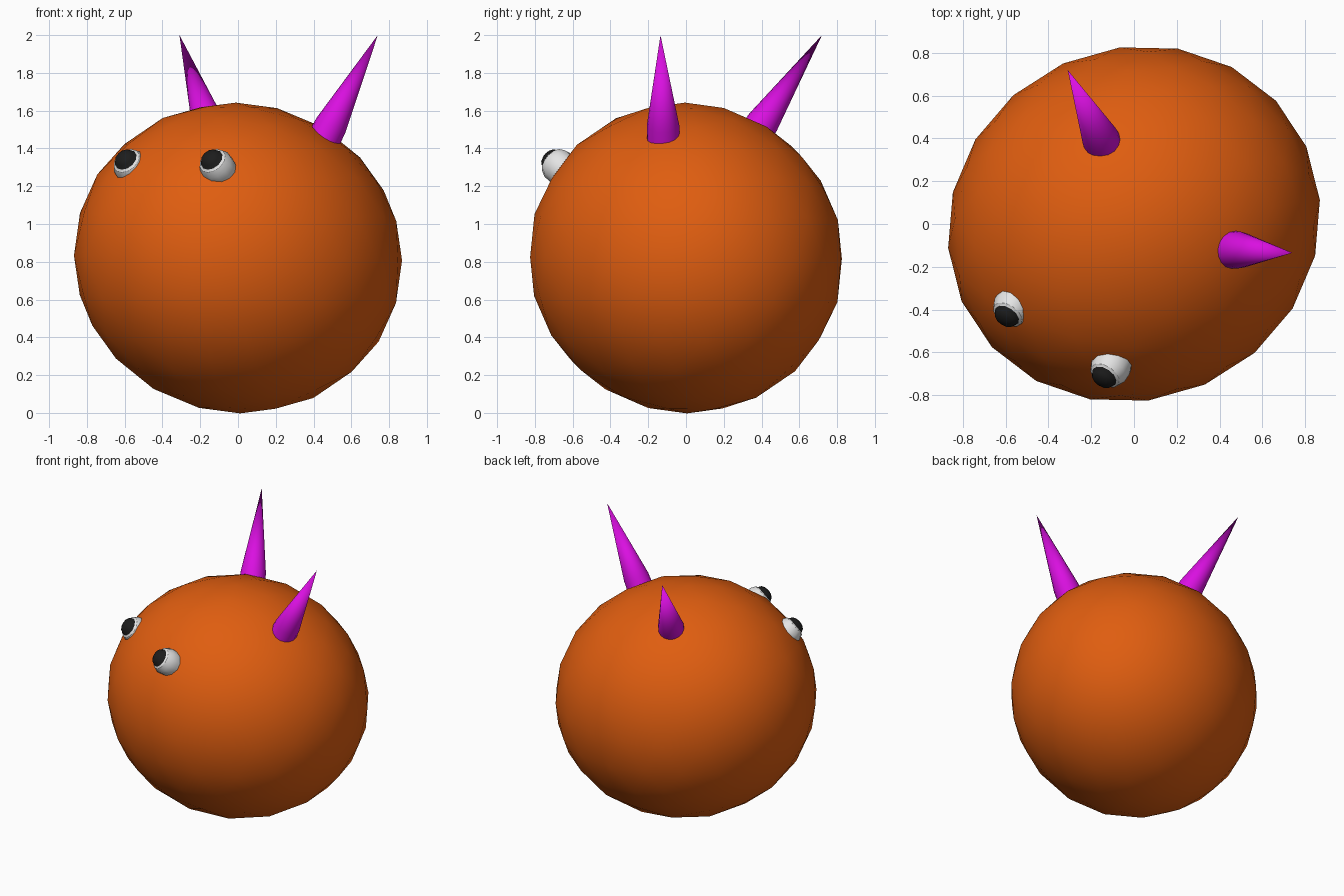
import bpy, bmesh, math
from mathutils import Vector, Matrix

if "Cube" in bpy.data.objects:
    bpy.data.objects.remove(bpy.data.objects["Cube"])


def material(name, rgb):
    m = bpy.data.materials.new(name)
    m.diffuse_color = (*rgb, 1)
    m.use_nodes = True
    m.node_tree.nodes["Principled BSDF"].inputs["Base Color"].default_value = m.diffuse_color
    return m


ORANGE = material("orange skin", (0.74, 0.11, 0.005))
PURPLE = material("purple horn", (0.70, 0.005, 0.75))
WHITE = material("eye white", (0.78, 0.78, 0.78))
BLACK = material("pupil black", (0.012, 0.012, 0.012))


def make_object(name, bm, mats, sharp):
    bmesh.ops.recalc_face_normals(bm, faces=bm.faces[:])
    mesh = bpy.data.meshes.new(name)
    bm.to_mesh(mesh)
    bm.free()
    for m in mats:
        mesh.materials.append(m)
    ob = bpy.data.objects.new(name, mesh)
    bpy.context.collection.objects.link(ob)
    bpy.ops.object.select_all(action='DESELECT')
    bpy.context.view_layer.objects.active = ob
    ob.select_set(True)
    bpy.ops.object.shade_smooth_by_angle(angle=math.radians(sharp))
    return ob


def lathe(name, profile, origin, axis, mats, sides, sharp, second_from=99):
    """Spin (distance, radius) points round an axis; later bands take material 1."""
    bm = bmesh.new()
    rings = []
    for s, r in profile:
        n = sides if r > 0 else 1
        rings.append([bm.verts.new((r * math.cos(2 * math.pi * i / sides),
                                    r * math.sin(2 * math.pi * i / sides), s))
                      for i in range(n)])
    bm.faces.new(rings[0])
    for k, (a, b) in enumerate(zip(rings, rings[1:])):
        for i in range(sides):
            j = (i + 1) % sides
            if len(b) == 1:
                f = bm.faces.new((a[i], a[j], b[0]))
            else:
                f = bm.faces.new((a[i], a[j], b[j], b[i]))
            f.material_index = 1 if k >= second_from else 0
    turn = Vector(axis).to_track_quat('Z', 'Y').to_matrix().to_4x4()
    bm.transform(Matrix.Translation(origin) @ turn)
    return make_object(name, bm, mats, sharp)


# Body: low-poly ball, slightly stretched along a tilted axis
bm = bmesh.new()
bmesh.ops.create_icosphere(bm, subdivisions=3, radius=0.82)
stretch = Matrix.Scale(1.08, 4, Vector((0.88, 0.435, -0.2)).normalized())
bm.transform(Matrix.Translation((0, 0, 0.82)) @ stretch
             @ Matrix.Rotation(math.radians(6), 4, 'Z'))
make_object("body", bm, [ORANGE], 60)

# Horns: cones sunk into the body
for side, base, tip in (("left", (0.465, -0.12, 1.47), (0.74, -0.135, 2.0)),
                        ("right", (-0.145, 0.375, 1.49), (-0.31, 0.72, 2.0))):
    axis = Vector(tip) - Vector(base)
    lathe("horn_" + side, [(-0.08, 0.09), (0.06, 0.086), (axis.length, 0)],
          base, axis, [PURPLE], 16, 60)

# Eyes: stubby white drums with domed black pupils
eye = [(-0.12, 0.075), (-0.05, 0.092), (0.0, 0.092), (0.035, 0.076), (0.042, 0.064),
       (0.065, 0.052), (0.078, 0.03), (0.083, 0)]
for side, centre in (("left", (-0.12, -0.685, 1.315)), ("right", (-0.575, -0.40, 1.315))):
    lathe("eye_" + side, eye, centre, (-0.45, -0.67, 0.58), [WHITE, BLACK], 12, 35, 4)
